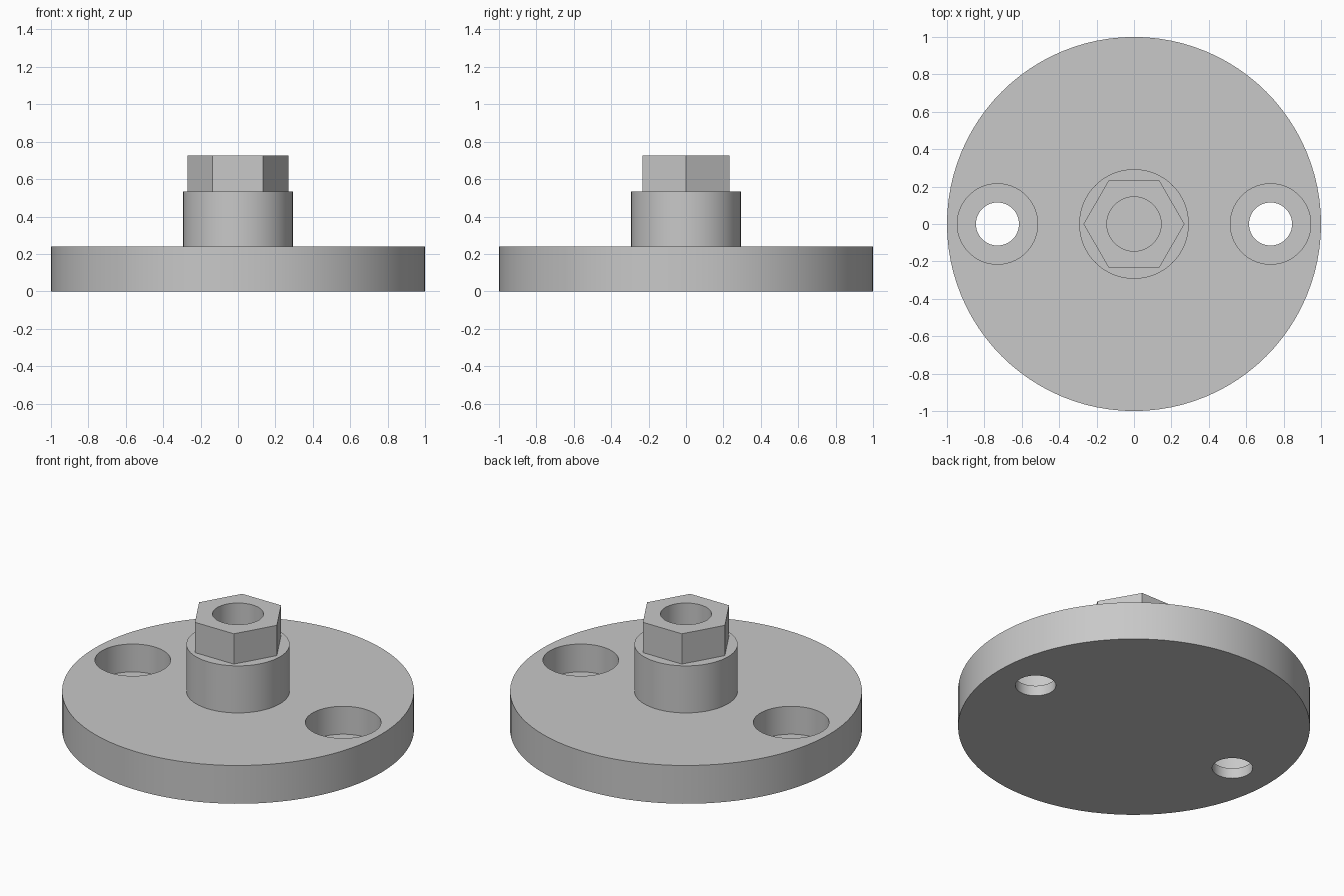
import bpy
import math

if "Cube" in bpy.data.objects:
    bpy.data.objects.remove(bpy.data.objects["Cube"], do_unlink=True)

# Single plain metal colour
grey = bpy.data.materials.new("plain_grey")
grey.use_nodes = True
colour = (0.58, 0.58, 0.58, 1)
grey.diffuse_color = colour
grey.node_tree.nodes["Principled BSDF"].inputs["Base Color"].default_value = colour

SIDES = 96
BASE_TOP, BOSS_TOP, HEX_TOP = 0.24, 0.535, 0.725
LEDGE = 0.065
HOLE_X = 0.73


def cylinder(name, radius, low, high, x=0, sides=SIDES, turn=0):
    """Upright prism or cylinder between two heights."""
    bpy.ops.mesh.primitive_cylinder_add(
        vertices=sides, radius=radius, depth=high - low,
        location=(x, 0, (low + high) / 2), rotation=(0, 0, turn))
    obj = bpy.context.object
    obj.name = name
    obj.data.materials.append(grey)
    return obj


def combine(target, tool, operation):
    """Apply a boolean and remove the helper."""
    mod = target.modifiers.new(operation.lower(), "BOOLEAN")
    mod.operation = operation
    mod.solver = "EXACT"
    mod.object = tool
    bpy.context.view_layer.objects.active = target
    bpy.ops.object.modifier_apply(modifier=mod.name)
    bpy.data.objects.remove(tool, do_unlink=True)


# Round base with a raised boss and hexagonal end, merged into one body
flange = cylinder("flange_body", 1.0, 0, BASE_TOP)
combine(flange, cylinder("boss", 0.293, 0.1, BOSS_TOP), "UNION")
hexagon = cylinder("hex_end", 0.27, 0.4, HEX_TOP, sides=6, turn=math.pi / 6)
combine(flange, hexagon, "UNION")

# Blind bore down the middle
combine(flange, cylinder("bore", 0.145, BASE_TOP, 1), "DIFFERENCE")

# Counterbored bolt hole on each side
for side in (-1, 1):
    x = side * HOLE_X
    combine(flange, cylinder("counterbore", 0.215, LEDGE, 1, x), "DIFFERENCE")
    combine(flange, cylinder("bolt_hole", 0.115, -1, 1, x), "DIFFERENCE")

# Smooth the round walls, keep the rims and hexagon crisp
bpy.ops.object.select_all(action="DESELECT")
flange.select_set(True)
bpy.context.view_layer.objects.active = flange
bpy.ops.object.shade_smooth_by_angle(angle=math.radians(30))
